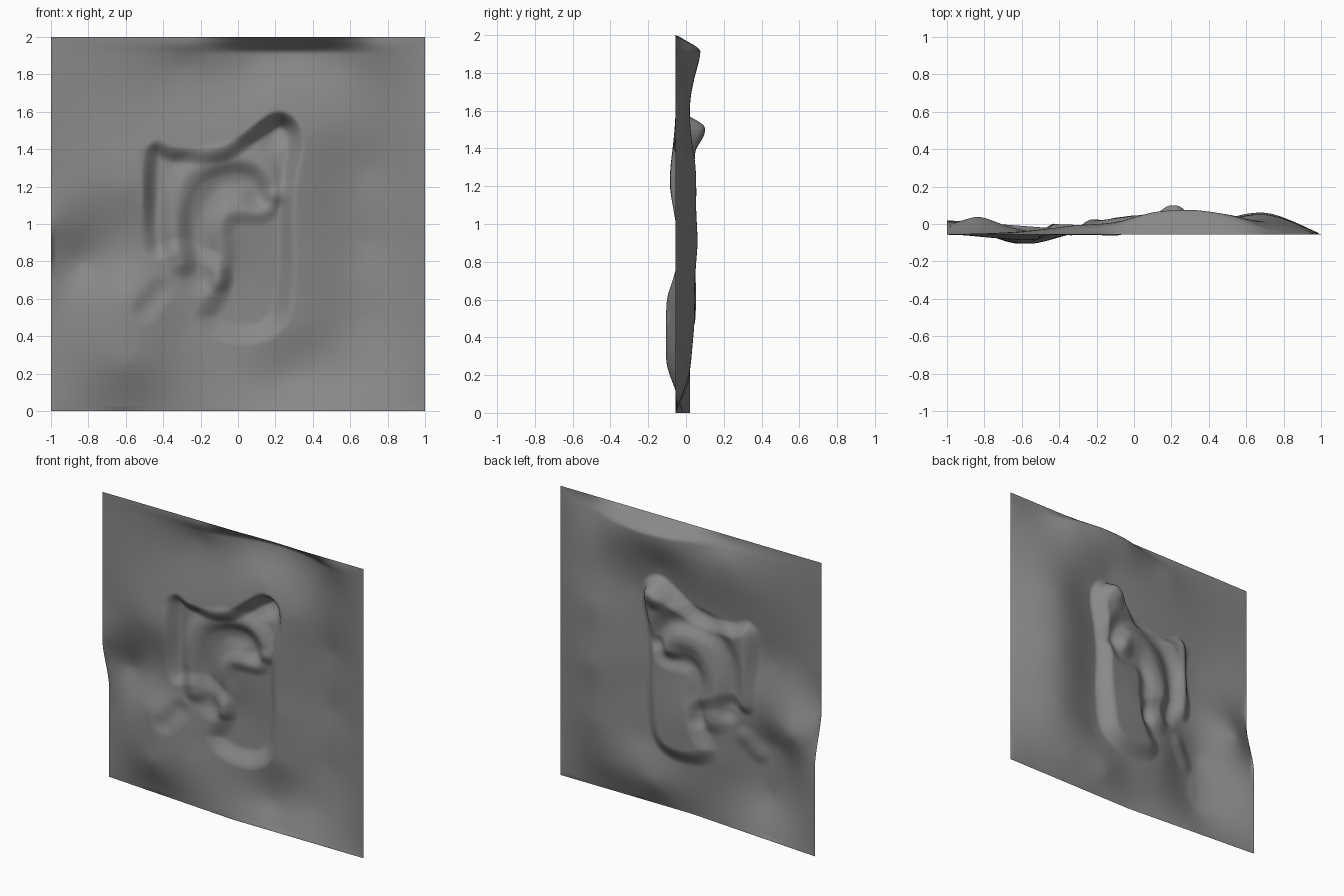
import bpy, bmesh, math
from mathutils import Vector

if "Cube" in bpy.data.objects:
    bpy.data.objects.remove(bpy.data.objects["Cube"])

N = 200          # grid cells per side
RIM = -0.055     # depth of the flat border


def smooth(a, b, v):
    t = min(1, max(0, (v - a) / (b - a)))
    return t * t * (3 - 2 * t)


def spline(pts, closed=False, steps=4):
    """Catmull-Rom curve through a few points."""
    n, out = len(pts), []
    P = [Vector(p) for p in pts]
    get = (lambda i: P[i % n]) if closed else (lambda i: P[min(n - 1, max(0, i))])
    for i in range(n if closed else n - 1):
        a, b, c, d = (get(i + k) for k in (-1, 0, 1, 2))
        for s in range(steps):
            t = s / steps
            v = 0.5 * (2 * b + (c - a) * t + (2 * a - 5 * b + 4 * c - d) * t * t
                       + (3 * b - a - 3 * c + d) * t ** 3)
            out.append((v.x, v.y))
    out.append(out[0] if closed else tuple(P[-1]))
    return out


def distance(path, x, z):
    best = 9
    for (ax, az), (bx, bz) in zip(path, path[1:]):
        dx, dz = bx - ax, bz - az
        L = dx * dx + dz * dz or 1e-9
        t = min(1, max(0, ((x - ax) * dx + (z - az) * dz) / L))
        best = min(best, (x - ax - t * dx) ** 2 + (z - az - t * dz) ** 2)
    return math.sqrt(best)


def inside(path, x, z):
    hit = False
    for (ax, az), (bx, bz) in zip(path, path[1:]):
        if (az > z) != (bz > z) and x < (bx - ax) * (z - az) / (bz - az) + ax:
            hit = not hit
    return hit


def sheet(samples, relax):
    """Thin-plate surface bent through (x, z, depth) samples."""
    def kern(r2):
        return r2 * math.log(r2) if r2 > 1e-12 else 0
    n = len(samples)
    A = [[kern((a[0] - b[0]) ** 2 + (a[1] - b[1]) ** 2) + (relax if a is b else 0) for b in samples]
         + [1, a[0], a[1], a[2]] for a in samples]
    A += [[f(s) for s in samples] + [0, 0, 0, 0]
          for f in (lambda s: 1, lambda s: s[0], lambda s: s[1])]
    m = n + 3
    for c in range(m):
        p = max(range(c, m), key=lambda r: abs(A[r][c]))
        A[c], A[p] = A[p], A[c]
        for r in range(m):
            if r != c and A[r][c]:
                f = A[r][c] / A[c][c]
                A[r] = [u - f * v for u, v in zip(A[r], A[c])]
    w = [A[i][m] / A[i][i] for i in range(m)]
    return lambda x, z: w[n] + w[n + 1] * x + w[n + 2] * z + sum(
        wi * kern((x - s[0]) ** 2 + (z - s[1]) ** 2) for wi, s in zip(w, samples))


def border(x, z):
    """Flat border, pushed back at the lower left."""
    return RIM + max(0, -x) * .075 * (1 - smooth(.6, 1.0, z))


# Surrounding skin: x, z, depth
skin = [(.7, .9, .06), (.7, 1.3, .05), (.68, .5, .045), (.8, 1.7, -.01), (.3, 1.9, .075),
        (.1, 1.88, .06), (.55, 1.87, .04), (-.3, 1.85, -.01),
        (-.8, 1.25, -.07), (-.6, 1.2, -.085), (-.57, 1.4, -.07), (-.25, 1.5, -.045),
        (.2, 1.68, -.005), (.42, 1.5, -.01), (.36, 1.15, -.015), (.35, .8, -.015),
        (.33, .45, -.01), (.06, .31, -.012), (.25, .17, .015), (.55, .2, .015),
        (-.6, .25, -.1), (-.6, .5, -.105), (-.62, .62, -.095),
        (-.83, .8, .038), (-.5, .78, -.05), (-.28, .45, -.03), (-.28, .72, -.02)]
for i in range(9):
    t = i / 8
    skin += [(-1, 2 * t, border(-1, 2 * t)), (1, 2 * t, RIM)]
    if 0 < i < 8:
        skin.append((2 * t - 1, 0, border(2 * t - 1, 0)))
        if i < 4 or i == 7:
            skin.append((2 * t - 1, 2, RIM))
skin_depth = sheet(skin, .0003)

# Recessed inside of the ear: x, z, depth
bowl = [(.2, 1.49, .055), (.1, 1.43, .045), (.27, 1.3, .045), (.24, 1.05, .045),
        (.25, .8, .05), (.12, .57, .05), (0, .48, .04), (.08, .9, .035),
        (-.03, .72, .042), (-.1, 1.37, .012), (-.3, 1.33, 0), (-.45, 1.35, -.005),
        (-.44, 1.1, -.005), (-.44, .88, -.01), (-.3, 1.1, -.015), (-.25, .9, -.005),
        (0, 1.2, .015)]
bowl_depth = sheet(bowl, .0005)

outline = spline([(-.44, 1.445), (-.34, 1.41), (-.2, 1.4), (-.05, 1.43), (.1, 1.54),
                  (.22, 1.6), (.32, 1.55), (.35, 1.42), (.31, 1.2), (.3, 1), (.31, .75),
                  (.28, .5), (.17, .38), (0, .355), (-.16, .4), (-.23, .51), (-.16, .63),
                  (-.13, .74), (-.22, .8), (-.32, .84), (-.44, .8), (-.51, .88),
                  (-.51, 1.1), (-.5, 1.36)], True)

# Raised and sunken folds: path, half width, depth change
folds = [
    (spline([(-.3, .8), (-.34, .98), (-.33, 1.15), (-.24, 1.29), (-.05, 1.36), (.12, 1.32),
             (.2, 1.18)]), .1, -.028),
    (spline([(.11, 1.16), (.04, 1.22), (-.1, 1.2), (-.2, 1.05), (-.23, .88), (-.2, .72)]), .12, .028),
    (spline([(.18, 1.14), (.13, 1.07), (-.04, 1.06), (-.09, .97), (-.08, .83), (-.1, .7)]), .08, -.02),
    (spline([(-.46, 1.36), (-.44, 1.1), (-.43, .88)]), .08, .01),
    (spline([(-.42, .64), (-.5, .54)]), .09, .015),
    (spline([(.2, 1.49), (.21, 1.5)]), .12, .045),
]


def depth(x, z):
    y = skin_depth(x, z)
    if -.64 < x < .47 and .3 < z < 1.7:
        if inside(outline, x, z):
            wall = .12 - .03 * smooth(.6, 1.0, z)
            k = smooth(-.01, wall, distance(outline, x, z))
            y += (bowl_depth(x, z) - y) * k
        for path, width, amount in folds:
            d = distance(path, x, z)
            if d < width:
                y += amount * (1 - smooth(0, width, d))
    # settle exactly onto the border, more slowly along the top
    rim = border(x, z)
    y = rim + (y - rim) * min(1, min(1 - abs(x), z) / .02) * smooth(-.02, .09, 2 - z)
    return min(.1, max(-.105, y if z < 1.9999 else rim))


bm = bmesh.new()
rows = []
for j in range(N + 1):
    z = 2 * j / N
    rows.append([bm.verts.new((2 * i / N - 1, depth(2 * i / N - 1, z), z)) for i in range(N + 1)])
for j in range(N):
    for i in range(N):
        bm.faces.new((rows[j][i], rows[j][i + 1], rows[j + 1][i + 1], rows[j + 1][i]))
for f in bm.faces:
    f.smooth = True
mesh = bpy.data.meshes.new("ear_relief")
bm.to_mesh(mesh)
bm.free()
ear = bpy.data.objects.new("ear_relief", mesh)
bpy.context.collection.objects.link(ear)

# Dark grey clay
clay = bpy.data.materials.new("dark_clay")
clay.diffuse_color = (.25, .25, .25, 1)
clay.use_nodes = True
clay.node_tree.nodes["Principled BSDF"].inputs["Base Color"].default_value = clay.diffuse_color
mesh.materials.append(clay)
